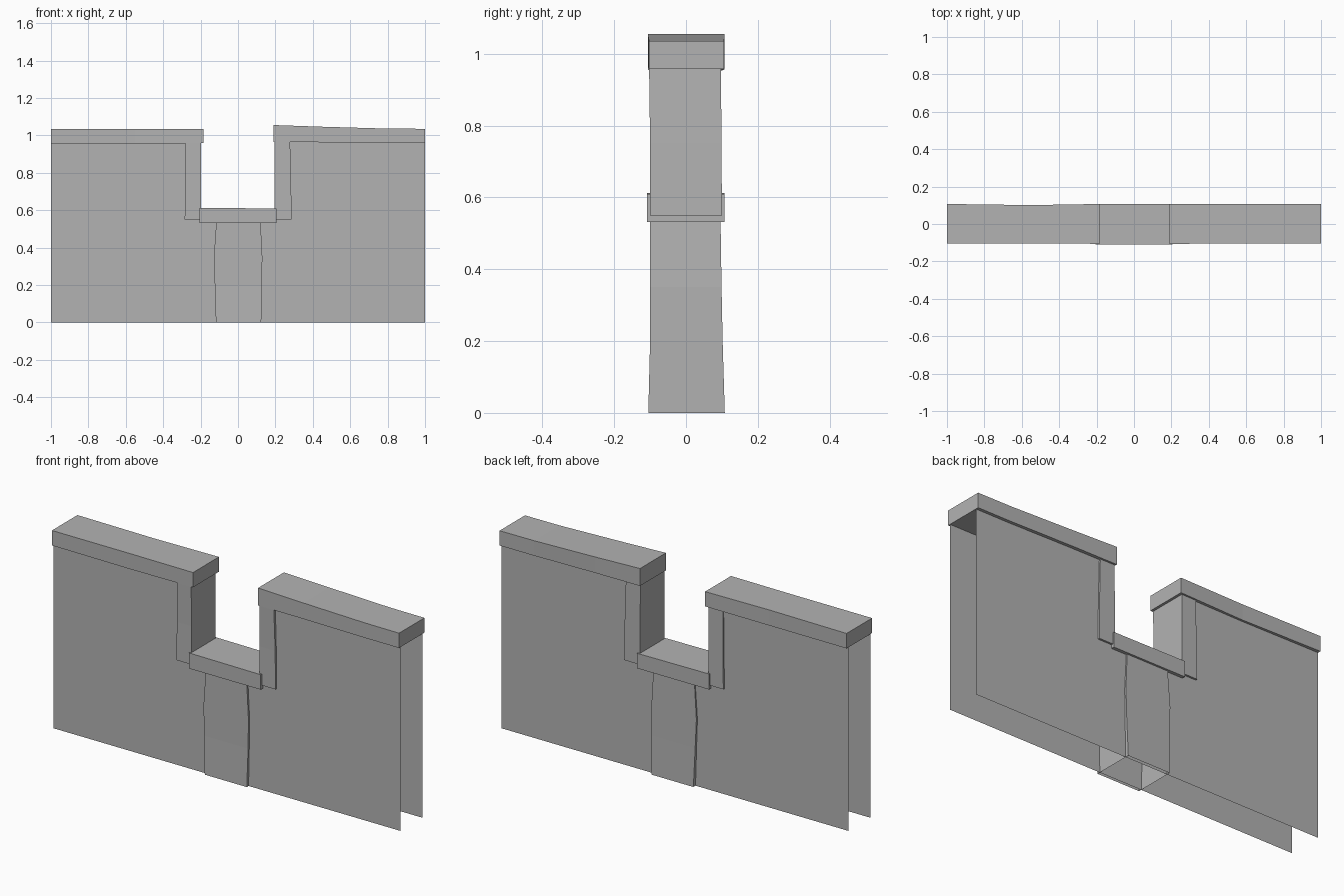
import bpy, bmesh

cube = bpy.data.objects.get("Cube")
if cube:
    bpy.data.objects.remove(cube, do_unlink=True)

stone = bpy.data.materials.new("plain_grey")
stone.use_nodes = True
GREY = (0.45, 0.45, 0.45, 1)
stone.diffuse_color = GREY
stone.node_tree.nodes["Principled BSDF"].inputs["Base Color"].default_value = GREY


def finish(bm, name, fix_normals=True):
    if fix_normals:
        bmesh.ops.recalc_face_normals(bm, faces=bm.faces)
    mesh = bpy.data.meshes.new(name)
    bm.to_mesh(mesh)
    bm.free()
    mesh.materials.append(stone)
    obj = bpy.data.objects.new(name, mesh)
    bpy.context.collection.objects.link(obj)


def loft(name, rings, capped=True):
    """Skin a run of four-cornered rings, optionally closing both ends."""
    bm = bmesh.new()
    loops = [[bm.verts.new(p) for p in ring] for ring in rings]
    for a, b in zip(loops, loops[1:]):
        for i in range(4):
            j = (i + 1) % 4
            bm.faces.new((a[i], a[j], b[j], b[i]))
    if capped:
        bm.faces.new(loops[0])
        bm.faces.new(loops[-1])
    finish(bm, name)


def beam(name, stations):
    """Block along x; each station is x, bottom, top, front, back."""
    loft(name, [[(x, f, lo), (x, b, lo), (x, b, hi), (x, f, hi)]
                for x, lo, hi, f, b in stations])


def column(name, stations, capped=True):
    """Block along z; each station is z, left edge, right edge, front, back."""
    loft(name, [[(l, f, z), (r, f, z), (r, b, z), (l, b, z)]
                for z, l, r, f, b in stations], capped)


# Thin wall sheets with a notch, open at the ends and underneath
outline = [(-1, 0), (1, 0), (1, 1), (0.22, 1), (0.22, 0.57),
           (-0.22, 0.57), (-0.22, 1), (-1, 1)]
for name, y in (("front_wall", -0.09), ("back_wall", 0.09)):
    bm = bmesh.new()
    face = bm.faces.new([bm.verts.new((x, y, z)) for x, z in outline])
    face.normal_update()
    if face.normal.y * y < 0:
        face.normal_flip()
    finish(bm, name, False)

# Coping along the top of both wall halves
beam("right_coping", [(-1, 0.957, 1.035, -0.103, 0.107),
                      (-0.55, 0.954, 1.035, -0.103, 0.101),
                      (-0.185, 0.958, 1.035, -0.106, 0.107)])
beam("left_coping", [(0.19, 0.964, 1.055, -0.106, 0.107),
                     (0.45, 0.963, 1.046, -0.105, 0.107),
                     (0.8, 0.958, 1.036, -0.103, 0.106),
                     (1, 0.958, 1.035, -0.103, 0.106)])

# Jambs lining the sides of the notch
column("right_jamb", [(0.55, -0.285, -0.198, -0.1, 0.1),
                      (0.75, -0.282, -0.198, -0.1, 0.099),
                      (0.98, -0.28, -0.198, -0.103, 0.097)])
column("left_jamb", [(0.55, 0.195, 0.286, -0.1, 0.1),
                     (0.75, 0.195, 0.284, -0.1, 0.099),
                     (0.98, 0.195, 0.278, -0.103, 0.097)])

# Sill across the bottom of the notch
beam("sill", [(-0.207, 0.531, 0.612, -0.109, 0.107),
              (0.207, 0.531, 0.609, -0.109, 0.107)])

# Hollow, slightly bowed pier below the sill
column("centre_pier", [(0, -0.118, 0.124, -0.105, 0.108),
                       (0.2, -0.124, 0.128, -0.1, 0.102),
                       (0.35, -0.129, 0.13, -0.1, 0.099),
                       (0.55, -0.115, 0.12, -0.1, 0.096)], capped=False)
